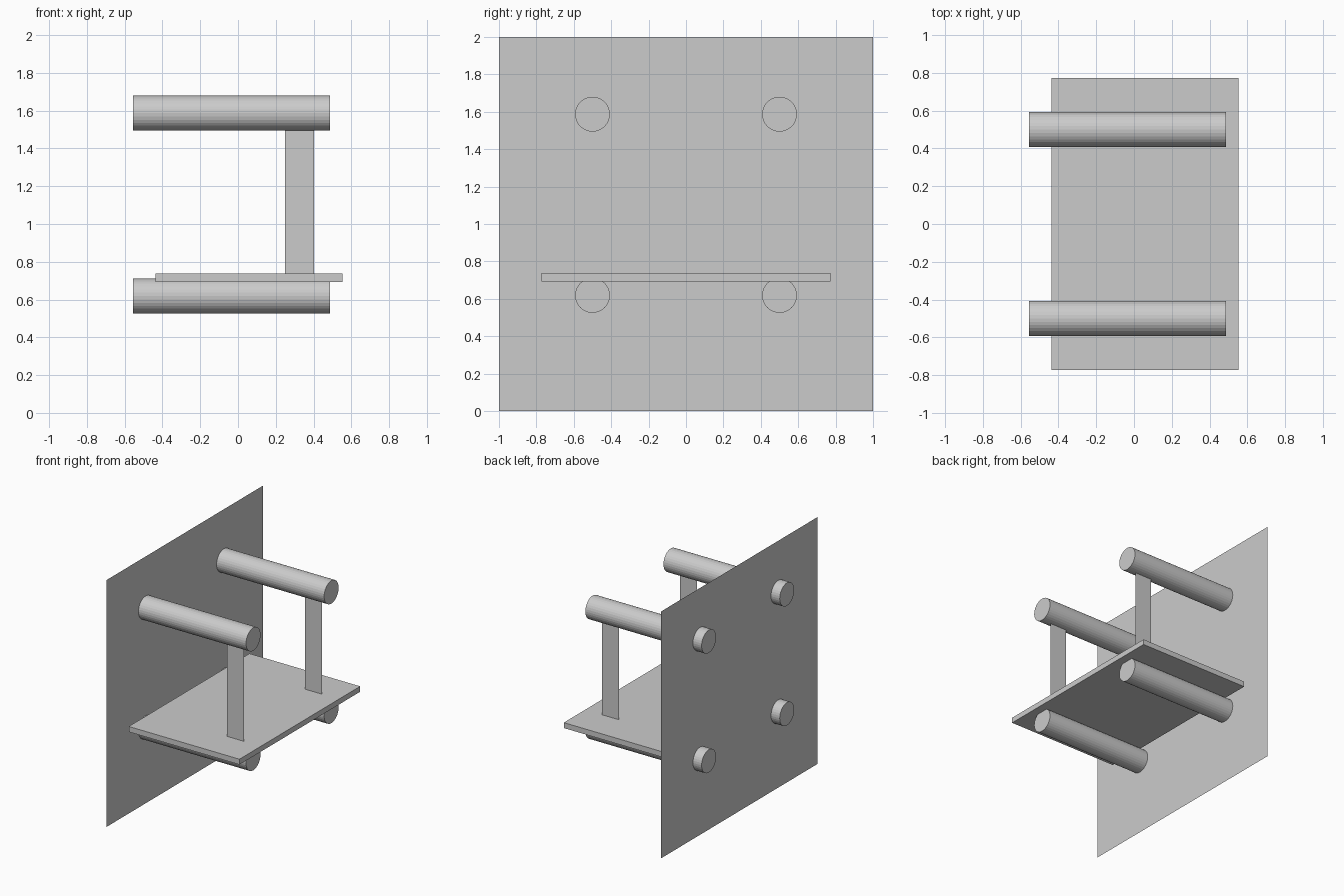
import bpy, bmesh, math
from mathutils import Matrix

if "Cube" in bpy.data.objects:
    bpy.data.objects.remove(bpy.data.objects["Cube"])


def new_object(name, bm):
    mesh = bpy.data.meshes.new(name)
    bm.to_mesh(mesh)
    bm.free()
    obj = bpy.data.objects.new(name, mesh)
    bpy.context.collection.objects.link(obj)
    return obj


def panel(name, corners):
    bm = bmesh.new()
    bm.faces.new([bm.verts.new(c) for c in corners])
    return new_object(name, bm)


def box(name, lo, hi):
    bm = bmesh.new()
    bmesh.ops.create_cube(bm, size=1)
    for v in bm.verts:
        v.co = [(a + b) / 2 + c * (b - a) for a, b, c in zip(lo, hi, v.co)]
    return new_object(name, bm)


def peg(name, x0, x1, y, z, radius):
    bm = bmesh.new()
    place = Matrix.Translation(((x0 + x1) / 2, y, z)) @ Matrix.Rotation(math.pi / 2, 4, 'Y')
    bmesh.ops.create_cone(bm, cap_ends=True, segments=32, radius1=radius,
                          radius2=radius, depth=x1 - x0, matrix=place)
    return new_object(name, bm)


# Thin back board
WALL_X = -0.477
panel("back_board", [(WALL_X, -1, 0), (WALL_X, 1, 0), (WALL_X, 1, 2), (WALL_X, -1, 2)])

# Shelf resting on the lower pegs
box("shelf", (-0.438, -0.773, 0.693), (0.554, 0.773, 0.737))

# Pegs through the board, and a flat strap hanging from each upper peg
for side, y in (("front", -0.5), ("back", 0.5)):
    for level, z in (("lower", 0.618), ("upper", 1.587)):
        peg(f"{level}_peg_{side}", -0.555, 0.487, y, z, 0.093)
    panel(f"strap_{side}", [(0.25, y, 0.70), (0.403, y, 0.70),
                            (0.403, y, 1.53), (0.25, y, 1.53)])
